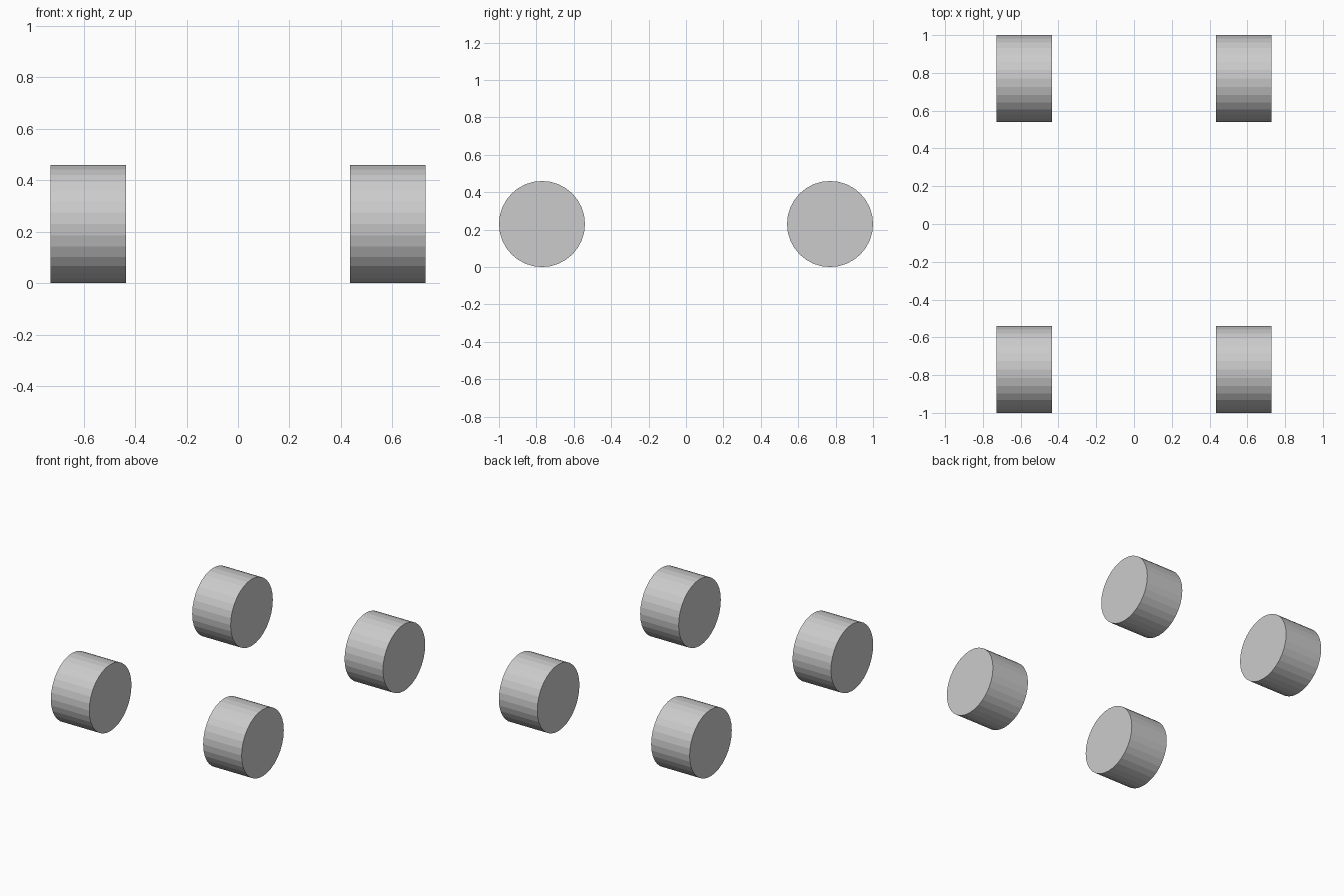
import bpy
from math import pi

if "Cube" in bpy.data.objects:
    bpy.data.objects.remove(bpy.data.objects["Cube"])

RADIUS, WIDTH = 0.23, 0.293
TRACK, BASE = 0.581, 0.77


def wheel(name, x, y):
    # Flat-shaded 32-sided solid drum with its axle along x
    bpy.ops.mesh.primitive_cylinder_add(
        vertices=32, radius=RADIUS, depth=WIDTH,
        location=(x, y, RADIUS), rotation=(0, pi / 2, 0))
    bpy.context.object.name = name


# Four matching wheels, one at each corner
for end, sy in (("front", -1), ("back", 1)):
    for side, sx in (("left", -1), ("right", 1)):
        wheel(f"{end}_{side}_wheel", sx * TRACK, sy * BASE)
